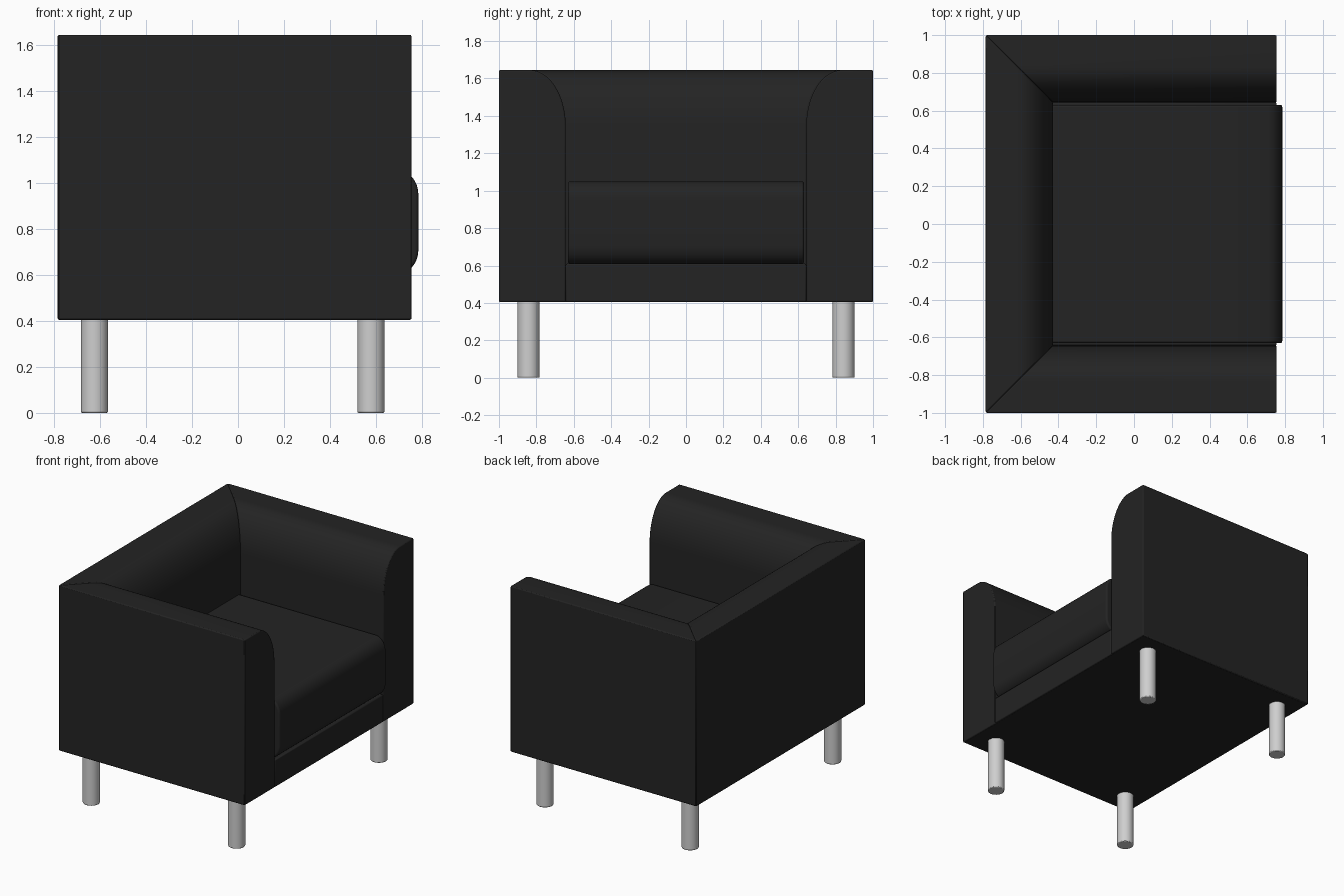
import bpy, bmesh
from math import sin, cos, pi, radians

cube = bpy.data.objects.get("Cube")
if cube:
    bpy.data.objects.remove(cube, do_unlink=True)


def material(name, rgb):
    m = bpy.data.materials.new(name)
    m.use_nodes = True
    m.diffuse_color = (*rgb, 1)
    m.node_tree.nodes["Principled BSDF"].inputs["Base Color"].default_value = (*rgb, 1)
    return m


BLACK = material("black_leather", (0.017, 0.017, 0.017))
METAL = material("brushed_metal", (0.62, 0.62, 0.62))

X0, X1, Y1 = -0.785, 0.755, 1.0      # back, front and half width of the body
BOTTOM, TOP, SEAT = 0.405, 1.645, 0.61
THICK = 0.357                        # arm and back thickness


def finish(name, bm, mat, bevel, segments=2):
    bmesh.ops.recalc_face_normals(bm, faces=bm.faces[:])
    mesh = bpy.data.meshes.new(name)
    bm.to_mesh(mesh)
    bm.free()
    mesh.materials.append(mat)
    ob = bpy.data.objects.new(name, mesh)
    bpy.context.collection.objects.link(ob)
    if bevel:
        mod = ob.modifiers.new("soft_edges", "BEVEL")
        mod.width, mod.segments = bevel, segments
        mod.limit_method, mod.angle_limit = "ANGLE", radians(30)
    bpy.ops.object.select_all(action="DESELECT")
    ob.select_set(True)
    bpy.context.view_layer.objects.active = ob
    bpy.ops.object.shade_smooth_by_angle(angle=radians(35))
    return ob


def loft(name, ring_a, ring_b, mat, bevel, segments=2):
    """Solid between two matching closed rings of points."""
    bm = bmesh.new()
    a = [bm.verts.new(p) for p in ring_a]
    b = [bm.verts.new(p) for p in ring_b]
    bm.faces.new(a)
    bm.faces.new(b[::-1])
    for i in range(len(a)):
        j = (i + 1) % len(a)
        bm.faces.new((a[i], b[i], b[j], a[j]))
    return finish(name, bm, mat, bevel, segments)


def box(name, lo, hi, mat, bevel):
    ring = [(lo[1], lo[2]), (hi[1], lo[2]), (hi[1], hi[2]), (lo[1], hi[2])]
    return loft(name, [(lo[0], y, z) for y, z in ring],
                [(hi[0], y, z) for y, z in ring], mat, bevel)


# Shared arm/back section: distance in from the outer face, and height
N = 16
flat, drop = 0.165, 0.30
section = [(THICK, BOTTOM), (0, BOTTOM), (0, TOP)]
for i in range(N + 1):
    t = i / N * pi / 2
    section.append((flat + (THICK - flat) * sin(t), TOP - drop + drop * cos(t)))


def mitre(side):
    return [(X0 + d, side * (Y1 - d), z) for d, z in section]


# Arms and backrest, mitred at the rear corners
for name, side in (("front_arm", -1), ("rear_arm", 1)):
    loft(name, [(X1, side * (Y1 - d), z) for d, z in section], mitre(side), BLACK, 0.007)
loft("backrest", mitre(-1), mitre(1), BLACK, 0.007)

# Seat base and underside
inner = Y1 - THICK
box("seat_base", (X0 + 0.2, -inner, BOTTOM), (X1, inner, SEAT), BLACK, 0.007)
box("underside_panel", (X0 + 0.01, -Y1 + 0.01, BOTTOM - 0.001),
    (X1 - 0.01, Y1 - 0.01, BOTTOM + 0.02), BLACK, 0)

# Seat cushion with a rounded front edge
front, top, rx, rz = 0.785, 1.05, 0.08, 0.10
profile = [(X0 + THICK - 0.01, top), (X0 + THICK - 0.01, SEAT)]
for cz, start in ((SEAT + rz, -pi / 2), (top - rz, 0)):
    for i in range(9):
        t = start + i / 8 * pi / 2
        profile.append((front - rx + rx * cos(t), cz + rz * sin(t)))
half = inner - 0.012
loft("seat_cushion", [(x, -half, z) for x, z in profile],
     [(x, half, z) for x, z in profile], BLACK, 0.012, 3)

# Four round legs
for x, end in ((-0.625, "back"), (0.578, "front")):
    for y, side in ((-0.842, "a"), (0.842, "b")):
        rings = [[(x + 0.059 * cos(k * pi / 16), y + 0.059 * sin(k * pi / 16), z)
                  for k in range(32)] for z in (0, BOTTOM + 0.005)]
        loft(f"{end}_leg_{side}", *rings, METAL, 0.006)
